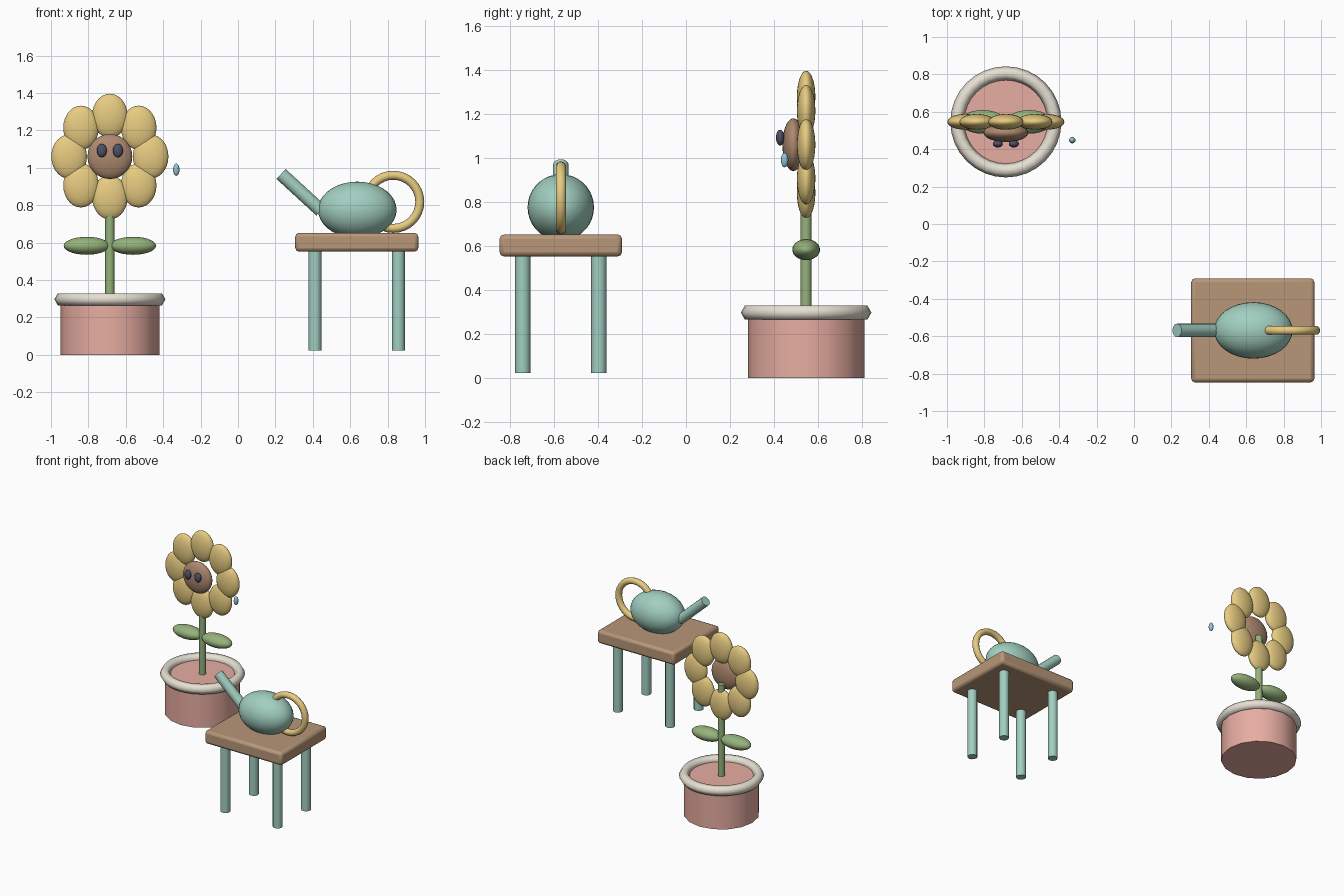
import bpy, math
from math import radians, cos, sin

if "Cube" in bpy.data.objects:
    bpy.data.objects.remove(bpy.data.objects["Cube"])


def material(name, rgb):
    m = bpy.data.materials.new(name)
    m.diffuse_color = (*rgb, 1)
    m.use_nodes = True
    m.node_tree.nodes["Principled BSDF"].inputs["Base Color"].default_value = m.diffuse_color
    return m


PINK = material("pink", (0.80, 0.42, 0.36))
CREAM = material("cream", (0.80, 0.75, 0.65))
GREEN = material("green", (0.30, 0.45, 0.20))
YELLOW = material("yellow", (0.80, 0.60, 0.22))
BROWN = material("brown", (0.42, 0.25, 0.16))
WOOD = material("wood", (0.48, 0.31, 0.19))
MINT = material("mint", (0.36, 0.62, 0.53))
DARK = material("dark", (0.08, 0.08, 0.14))
BLUE = material("blue", (0.30, 0.55, 0.68))


def finish(name, mat):
    ob = bpy.context.object
    ob.name = name
    ob.data.materials.append(mat)
    bpy.ops.object.shade_smooth_by_angle(angle=radians(62))
    return ob


def ellipsoid(name, loc, radii, mat, seg=24, rings=14):
    bpy.ops.mesh.primitive_uv_sphere_add(segments=seg, ring_count=rings, location=loc)
    bpy.context.object.scale = radii
    return finish(name, mat)


def cylinder(name, loc, r, h, mat, sides=16, rot=(0, 0, 0)):
    bpy.ops.mesh.primitive_cylinder_add(vertices=sides, radius=r, depth=h,
                                        location=loc, rotation=rot)
    return finish(name, mat)


def torus(name, loc, major, minor, mat, seg, sides, rot=(0, 0, 0)):
    bpy.ops.mesh.primitive_torus_add(major_segments=seg, minor_segments=sides,
                                     major_radius=major, minor_radius=minor,
                                     location=loc, rotation=rot)
    return finish(name, mat)


# Flower pot with rim
FX, FY, FZ = -0.685, 0.546, 1.06
cylinder("pot", (FX, FY, 0.148), 0.265, 0.296, PINK)
torus("pot_rim", (FX, FY, 0.297), 0.26, 0.037, CREAM, 32, 6)

# Stem and leaves
cylinder("stem", (FX, FY, 0.64), 0.025, 0.72, GREEN, 12)
for side, s in (("left", -1), ("right", 1)):
    ellipsoid(f"{side}_leaf", (FX + s * 0.124, FY, 0.583), (0.123, 0.063, 0.048), GREEN)

# Flower head: ring of upright petals, face disc and eyes
for i in range(8):
    a = i * math.pi / 4
    ellipsoid(f"petal_{i + 1}", (FX + 0.218 * cos(a), FY, FZ + 0.218 * sin(a)),
              (0.095, 0.042, 0.118), YELLOW)
ellipsoid("flower_face", (FX, 0.488, FZ), (0.12, 0.05, 0.12), BROWN)
for side, s in (("left", -1), ("right", 1)):
    ellipsoid(f"{side}_eye", (FX + s * 0.043, 0.428, 1.092), (0.027, 0.019, 0.036), DARK, 16, 10)

# Water drop beside the flower
ellipsoid("water_drop", (-0.33, 0.448, 0.99), (0.017, 0.017, 0.033), BLUE, 16, 10)

# Table top and legs
TX, TY = 0.635, -0.569
bpy.ops.mesh.primitive_cube_add(size=1, location=(TX, TY, 0.602))
bpy.context.object.scale = (0.658, 0.556, 0.1)
bpy.ops.object.transform_apply(location=False, rotation=False, scale=True)
top = finish("table_top", WOOD)
bev = top.modifiers.new("rounded edges", 'BEVEL')
bev.width, bev.segments = 0.02, 2
for fb, sy in (("front", -1), ("back", 1)):
    for lr, sx in (("left", -1), ("right", 1)):
        cylinder(f"{fb}_{lr}_leg", (TX + sx * 0.223, TY + sy * 0.173, 0.291),
                 0.035, 0.538, MINT, 12)

# Watering can: body, spout and ring handle
ellipsoid("can_body", (0.638, TY, 0.775), (0.21, 0.151, 0.151), MINT, 32, 18)
cylinder("can_spout", (0.337, TY, 0.869), 0.036, 0.29, MINT, 16, (0, radians(-47.5), 0))
torus("can_handle", (0.83, TY, 0.818), 0.142, 0.024, YELLOW, 32, 10, (radians(90), 0, 0))
